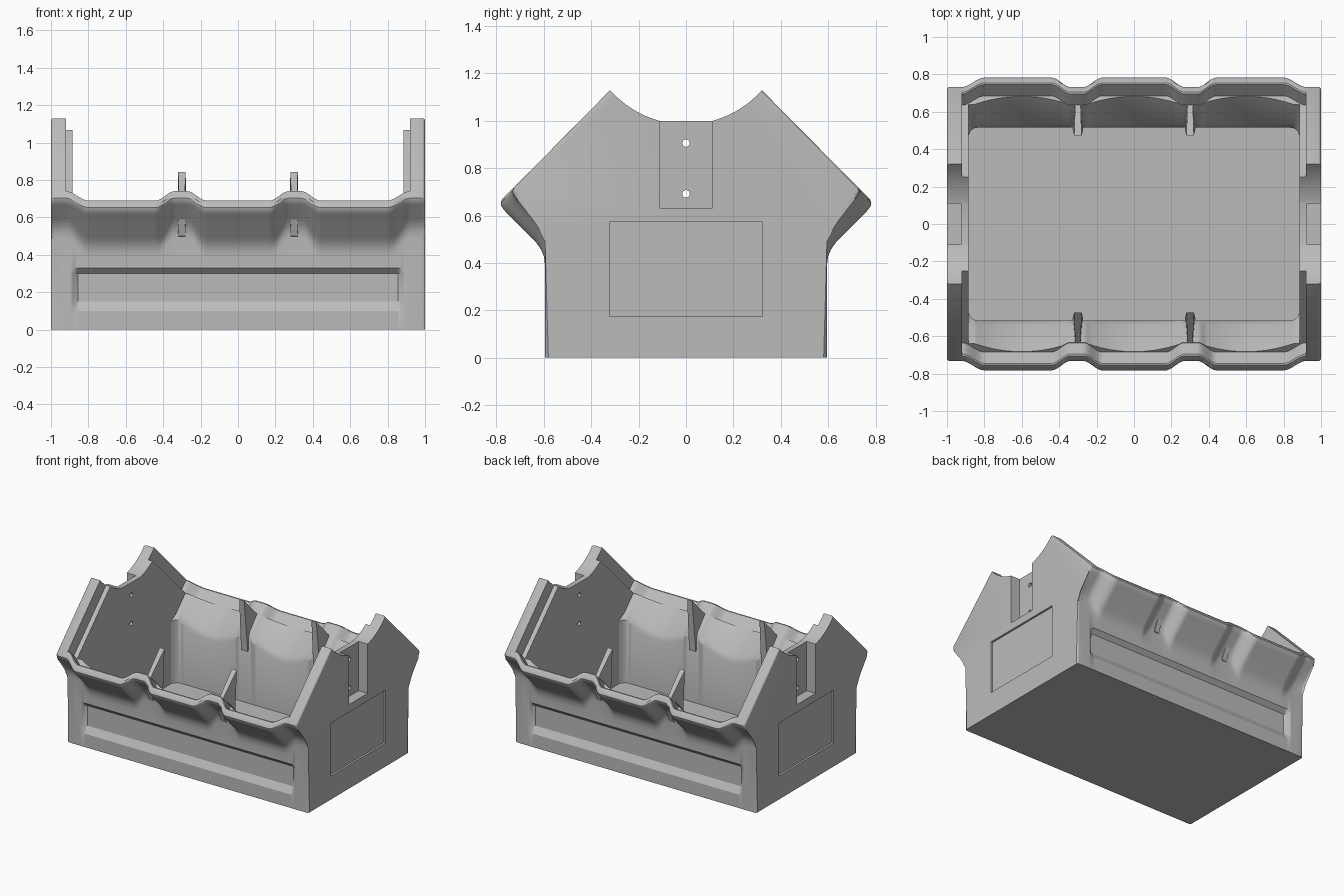
import bpy, bmesh, math

if "Cube" in bpy.data.objects:
    bpy.data.objects.remove(bpy.data.objects["Cube"], do_unlink=True)

grey = bpy.data.materials.new("plain_grey")
grey.use_nodes = True
grey.diffuse_color = (0.5, 0.5, 0.5, 1)
grey.node_tree.nodes["Principled BSDF"].inputs["Base Color"].default_value = (0.5, 0.5, 0.5, 1)

LID = 1.315      # y + z on the plane where the lid rests
TOP = 1.445      # y + z on the outer sloped plane
WALL, INNER = 0.595, 0.515
END_IN, END_STEP = 0.885, 0.92


def finish(bm, name):
    bmesh.ops.recalc_face_normals(bm, faces=bm.faces)
    mesh = bpy.data.meshes.new(name)
    bm.to_mesh(mesh)
    bm.free()
    mesh.materials.append(grey)
    ob = bpy.data.objects.new(name, mesh)
    bpy.context.collection.objects.link(ob)
    return ob


def loft(sections, bm):
    rings = [[bm.verts.new(p) for p in s] for s in sections]
    n = len(rings[0])
    for a, b in zip(rings, rings[1:]):
        for i in range(n):
            j = (i + 1) % n
            bm.faces.new((a[i], a[j], b[j], b[i]))
    bm.faces.new(rings[0])
    bm.faces.new(rings[-1])
    return bm


def prism(outline, x0, x1):
    return loft([[(x, y, z) for y, z in outline] for x in (x0, x1)], bmesh.new())


def box(name, x0, x1, y0, y1, z0, z1):
    return finish(prism([(y0, z0), (y1, z0), (y1, z1), (y0, z1)], x0, x1), name)


def slant(total, diff):
    """Point given by y + z and z - y."""
    return ((total - diff) / 2, (total + diff) / 2)


def smooth(t):
    t = max(0, min(1, t))
    return t * t * (3 - 2 * t)


def scoop(x):
    """How far the flared wall is pushed in at each fastener pocket."""
    x = abs(x)
    return max(smooth((0.135 - abs(x - 0.305)) / 0.1), smooth((x - 0.8) / 0.12))


def outer_flare(b):
    c = -0.145 + 0.1 * b
    k = 0.1 * b
    return [(WALL, 0.39 + k), (0.599, 0.425 + k), (0.612, 0.457 + k), (0.635, 0.635 + c),
            slant(1.38, c), slant(1.415, c + 0.004), slant(1.435, c + 0.015), slant(TOP, c + 0.035)]


def wall_section(x, side):
    b = scoop(x)
    c = -0.145 + 0.1 * b
    # long recessed panel
    r = 0.03 * max(0, min(1, (0.89 - abs(x)) / 0.035))
    pts = [(WALL, 0), (WALL, 0.1), (WALL - r, 0.15), (WALL - r, 0.3), (WALL, 0.33)]
    pts += outer_flare(b)
    # lip, lid ledge, scalloped inner face and rounded inside corner
    u = min(abs(x - m) for m in (-0.6, 0, 0.6)) / 0.25
    inner = max(0.035 - 0.085 * max(0, 1 - u * u), c + 0.095)
    t = max(0, min(1, (abs(x) - END_IN + 0.05) / 0.05))
    y_in = INNER - 0.05 * (1 - math.sqrt(1 - t * t))
    pts += [slant(TOP, c + 0.08), slant(TOP - 0.01, c + 0.09), slant(LID, c + 0.09),
            slant(LID, inner), (INNER + 0.02, INNER + 0.02 + inner),
            (y_in, INNER - 0.02 + inner), (y_in, 0)]
    return [(x, side * y, z) for y, z in pts]


def arc(y0, y1, steps=10):
    ys = [y0 + (y1 - y0) * i / steps for i in range(steps + 1)]
    return [(y, 1.412 - math.sqrt(0.427 ** 2 - y * y)) for y in ys]


def mirrored(half):
    return half + [(-y, z) for y, z in reversed(half)]


def cut(ob, cutters):
    bpy.context.view_layer.objects.active = ob
    for c in cutters:
        m = ob.modifiers.new("cut", 'BOOLEAN')
        m.operation = 'DIFFERENCE'
        m.solver = 'EXACT'
        m.object = c
        bpy.ops.object.modifier_apply(modifier=m.name)


parts = []

# Flared front and back walls
stations = sorted({round(-0.95 + 0.0125 * i, 4) for i in range(153)} | {-0.89, -0.855, 0.855, 0.89})
for side, name in ((-1, "front_wall"), (1, "back_wall")):
    parts.append(finish(loft([wall_section(x, side) for x in stations], bmesh.new()), name))

# Floor
parts.append(box("floor", -0.95, 0.95, -0.55, 0.55, 0, 0.06))

# Gabled end plates, each with a lower inner liner
plate_outline = mirrored([(WALL, 0)] + outer_flare(1) + arc(0.32, 0.11))
liner_outline = mirrored([(INNER + 0.02, 0.02), (INNER + 0.02, 0.55), (0.64, LID - 0.64)]
                         + arc(0.25, 0.11))
for s, name in ((1, "left"), (-1, "right")):
    bm = prism(plate_outline, s * END_STEP, s)
    rim = []
    for e in bm.edges:
        a, b = (v.co for v in e.verts)
        mid = (a + b) / 2
        if abs(mid.x) > 0.99 and abs(mid.y) > 0.325 and mid.z > 0.01:
            rim.append(e)
    bmesh.ops.bevel(bm, geom=rim, offset=0.014, segments=3, profile=0.5, affect='EDGES')
    plate = finish(bm, name + "_end_plate")
    liner = finish(prism(liner_outline, s * END_IN, s * (END_STEP + 0.004)), name + "_end_liner")

    # Outer slot, shallow panel and two screw holes
    slot = box("slot_cutter", s * 0.925, s * 1.1, -0.11, 0.11, 0.63, 1.3)
    panel = box("panel_cutter", s * 0.985, s * 1.1, -0.323, 0.323, 0.175, 0.573)
    holes = []
    for z in (0.692, 0.906):
        ring = [(0.016 * math.cos(i * math.pi / 8), z + 0.016 * math.sin(i * math.pi / 8))
                for i in range(16)]
        holes.append(finish(prism(ring, s * 0.8, s * 1.1), "hole_cutter"))
    cut(plate, [slot, panel] + holes)
    cut(liner, holes)
    for c in [slot, panel] + holes:
        bpy.data.objects.remove(c, do_unlink=True)
    parts += [plate, liner]

# Tapered fins that carry the lid
for side, row in ((-1, "front"), (1, "back")):
    for s, col in ((1, "left"), (-1, "right")):
        fin = [(0.472, 0.843, 0.02), (0.66, 0.655, 0.014), (0.6, 0.5, 0.02), (0.505, 0.45, 0.028)]
        sections = [[(s * 0.3 + k * w, side * y, z) for y, z, w in fin] for k in (-1, 1)]
        parts.append(finish(loft(sections, bmesh.new()), f"{row}_{col}_fin"))

# Smooth the curved faces, keep the edges crisp
for ob in parts:
    bpy.ops.object.select_all(action='DESELECT')
    ob.select_set(True)
    bpy.context.view_layer.objects.active = ob
    bpy.ops.object.shade_smooth_by_angle(angle=math.radians(30))
